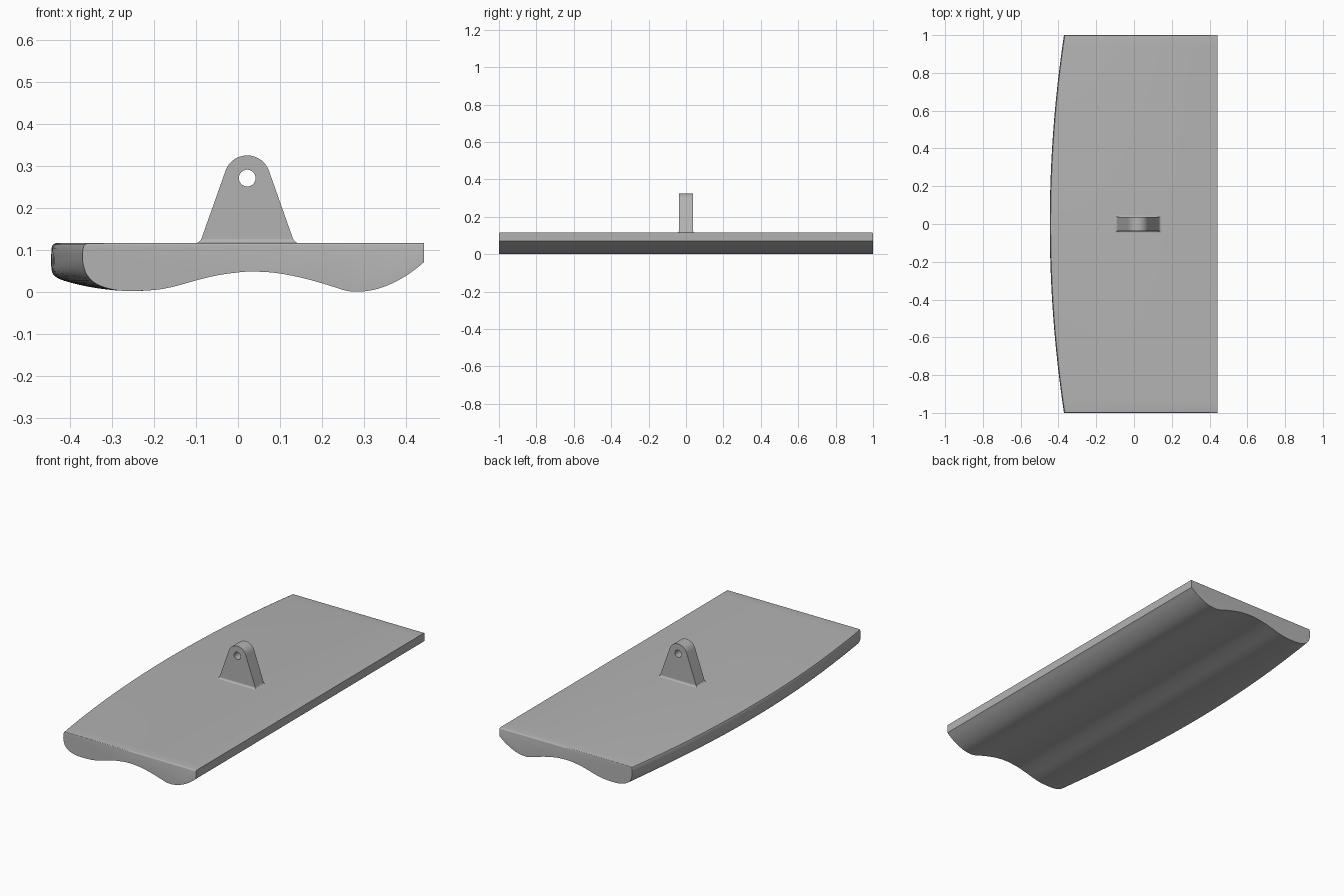
import bpy, bmesh, math
from mathutils import Vector

if "Cube" in bpy.data.objects:
    bpy.data.objects.remove(bpy.data.objects["Cube"])

grey = bpy.data.materials.new("plain grey")
grey.use_nodes = True
colour = (0.45, 0.45, 0.45, 1)
grey.diffuse_color = colour
grey.node_tree.nodes["Principled BSDF"].inputs["Base Color"].default_value = colour

TOP = 0.116
LUG_X = 0.022


def finish(obj, angle=35):
    obj.data.materials.clear()
    obj.data.materials.append(grey)
    bpy.ops.object.select_all(action="DESELECT")
    obj.select_set(True)
    bpy.context.view_layer.objects.active = obj
    bpy.ops.object.shade_smooth_by_angle(angle=math.radians(angle))


def new_object(name, bm):
    bmesh.ops.recalc_face_normals(bm, faces=bm.faces)
    mesh = bpy.data.meshes.new(name)
    bm.to_mesh(mesh)
    bm.free()
    obj = bpy.data.objects.new(name, mesh)
    bpy.context.collection.objects.link(obj)
    return obj


def smooth_path(points, steps=3):
    """Catmull-Rom curve through the points."""
    p = [Vector(q) for q in points]
    p = [2 * p[0] - p[1]] + p + [2 * p[-1] - p[-2]]
    out = []
    for a, b, c, d in zip(p, p[1:], p[2:], p[3:]):
        for i in range(steps):
            t = i / steps
            out.append(0.5 * (2 * b + (c - a) * t + (2 * a - 5 * b + 4 * c - d) * t ** 2
                              + (3 * b - a - 3 * c + d) * t ** 3))
    return out + [p[-2]]


def loft(bm, rings):
    """Join closed rings of equal length and cap both ends."""
    loops = [[bm.verts.new(v) for v in ring] for ring in rings]
    for a, b in zip(loops, loops[1:]):
        n = len(a)
        for i in range(n):
            j = (i + 1) % n
            bm.faces.new((a[i], a[j], b[j], b[i]))
    bm.faces.new(loops[0])
    bm.faces.new(loops[-1])


# Slab: wavy underside, one straight edge and one bowed rounded edge
rim_middle = [(-0.434, TOP), (-0.441, 0.113), (-0.445, 0.104), (-0.445, 0.055),
              (-0.434, 0.035), (-0.40, 0.022), (-0.34, 0.009)]
rim_end = [(-0.358, TOP), (-0.366, 0.112), (-0.37, 0.102), (-0.37, 0.07),
           (-0.36, 0.04), (-0.34, 0.02), (-0.31, 0.008)]
underside = [(-0.27, 0.002), (-0.2, 0.004), (-0.15, 0.013), (-0.1, 0.027), (-0.05, 0.039),
             (0, 0.046), (0.03, 0.048), (0.08, 0.046), (0.13, 0.038), (0.18, 0.026),
             (0.23, 0.011), (0.26, 0.002), (0.29, 0), (0.33, 0.006), (0.37, 0.021),
             (0.41, 0.044), (0.443, 0.07)]


def section(y):
    t = y * y
    rim = [Vector(m).lerp(Vector(e), t) for m, e in zip(rim_middle, rim_end)]
    path = rim[:2] + smooth_path(rim[2:] + underside) + [Vector((0.443, TOP))]
    return [(p.x, y, max(p.y, 0)) for p in path]


bm = bmesh.new()
count = 32
loft(bm, [section(-1 + 2 * i / count) for i in range(count + 1)])
end_edges = [e for e in bm.edges
             if all(abs(v.co.y) > 0.999 and v.co.z > TOP - 0.001 for v in e.verts)]
bmesh.ops.bevel(bm, geom=end_edges, offset=0.006, segments=3, profile=0.5, affect="EDGES")
finish(new_object("slab", bm))

# Lug: tapered plate with a round top and a round hole
radius, centre_z, lean = 0.055, 0.27, math.radians(18.4)
arc = [lean + (math.pi - 2 * lean) * i / 24 for i in range(25)]
outline = [(LUG_X + radius * math.cos(a), centre_z + radius * math.sin(a)) for a in arc]
foot_half = 0.115
outline += [(LUG_X - foot_half, TOP - 0.006), (LUG_X + foot_half, TOP - 0.006)]
hole = [(LUG_X + 0.02 * math.cos(i * math.tau / 32), 0.271 + 0.02 * math.sin(i * math.tau / 32))
        for i in range(32)]

curve = bpy.data.curves.new("lug", "CURVE")
curve.dimensions = "2D"
curve.fill_mode = "BOTH"
curve.extrude = 0.037
for points in (outline, hole):
    spline = curve.splines.new("POLY")
    spline.points.add(len(points) - 1)
    for point, (x, z) in zip(spline.points, points):
        point.co = (x, z, 0, 1)
    spline.use_cyclic_u = True
lug = bpy.data.objects.new("lug", curve)
lug.rotation_euler.x = math.pi / 2
bpy.context.collection.objects.link(lug)
bpy.ops.object.select_all(action="DESELECT")
lug.select_set(True)
bpy.context.view_layer.objects.active = lug
bpy.ops.object.convert(target="MESH")
lug = bpy.context.view_layer.objects.active
bm = bmesh.new()
bm.from_mesh(lug.data)
bmesh.ops.remove_doubles(bm, verts=bm.verts, dist=0.0001)
bmesh.ops.recalc_face_normals(bm, faces=bm.faces)
bm.to_mesh(lug.data)
bm.free()
finish(lug)

# Fillet where the lug meets the slab
bm = bmesh.new()
rings = []
size = 0.01
for i in range(6):
    a = i / 5 * math.pi / 2
    flare, z = size * (1 - math.sin(a)), TOP + size * (1 - math.cos(a))
    hx = foot_half - (z - TOP + 0.006) / 3 + flare
    hy = 0.037 + flare
    rings.append([(LUG_X + sx * hx, sy * hy, z)
                  for sx, sy in ((-1, -1), (1, -1), (1, 1), (-1, 1))])
loft(bm, rings)
finish(new_object("lug_fillet", bm))
